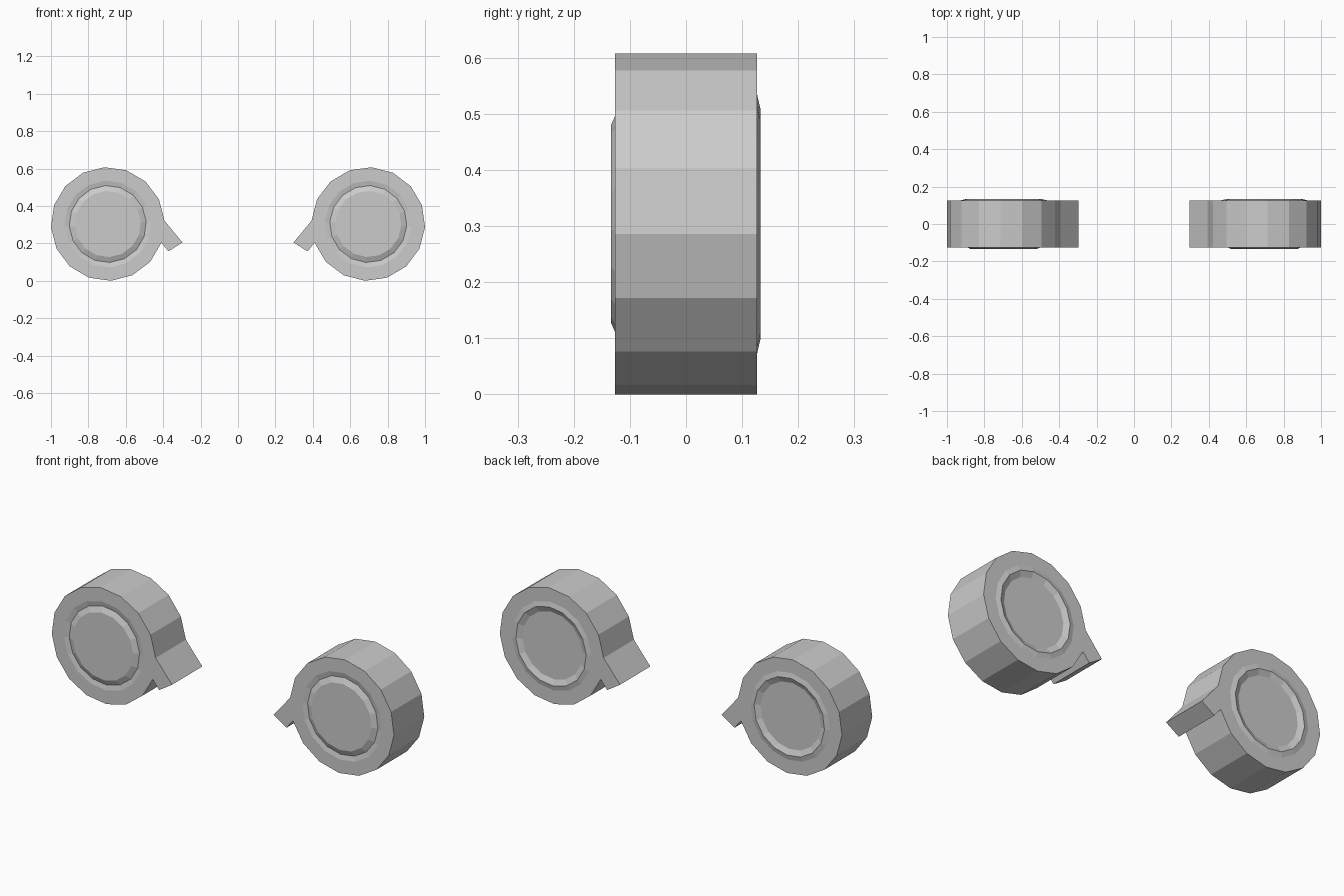
import bpy
import bmesh
import math

if "Cube" in bpy.data.objects:
    bpy.data.objects.remove(bpy.data.objects["Cube"], do_unlink=True)

SIDES = 16
PHASE = math.radians(-3.3)
RADIUS = 0.304
CX, CZ = 1 - RADIUS * math.cos(PHASE), RADIUS * math.cos(PHASE)
HALF = 0.1265

grey = bpy.data.materials.new("light grey plastic")
grey.use_nodes = True
colour = (0.6, 0.6, 0.6, 1)
grey.diffuse_color = colour
grey.node_tree.nodes["Principled BSDF"].inputs["Base Color"].default_value = colour


def build_housing(name, side):
    bm = bmesh.new()

    def ring(radius, y):
        angles = [PHASE + math.tau * i / SIDES for i in range(SIDES)]
        return [bm.verts.new((side * (CX + radius * math.cos(a)), y,
                              CZ + radius * math.sin(a))) for a in angles]

    # Lathe profile: raised front disc, groove, drum wall, back ridge, sunken disc
    profile = [(0.177, -0.1335), (0.206, -0.1205), (0.232, -HALF),
               (RADIUS, -HALF), (RADIUS, HALF),
               (0.232, HALF), (0.206, 0.1325), (0.177, 0.1195)]
    rings = [ring(r, y) for r, y in profile]
    front, back = rings[3], rings[4]
    gap = SIDES // 2  # drum side that opens into the spout
    for a, b in zip(rings, rings[1:]):
        for i in range(SIDES):
            if a is front and i == gap:
                continue
            j = (i + 1) % SIDES
            bm.faces.new((a[i], a[j], b[j], b[i]))
    bm.faces.new(rings[0])
    bm.faces.new(rings[-1])

    # Spout: a short wedge leaving the drum toward the middle
    tip = [(0.297, 0.205), (0.372, 0.157)]
    loops = []
    for y, drum in ((-HALF, front), (HALF, back)):
        ends = [bm.verts.new((side * x, y, z)) for x, z in tip]
        loops.append([drum[gap], *ends, drum[gap + 1]])
        bm.faces.new(loops[-1])
    f, b = loops
    for i in range(3):
        bm.faces.new((f[i], f[i + 1], b[i + 1], b[i]))

    bmesh.ops.recalc_face_normals(bm, faces=bm.faces)
    mesh = bpy.data.meshes.new(name)
    bm.to_mesh(mesh)
    bm.free()
    mesh.materials.append(grey)
    bpy.context.collection.objects.link(bpy.data.objects.new(name, mesh))


build_housing("left_housing", 1)
build_housing("right_housing", -1)
